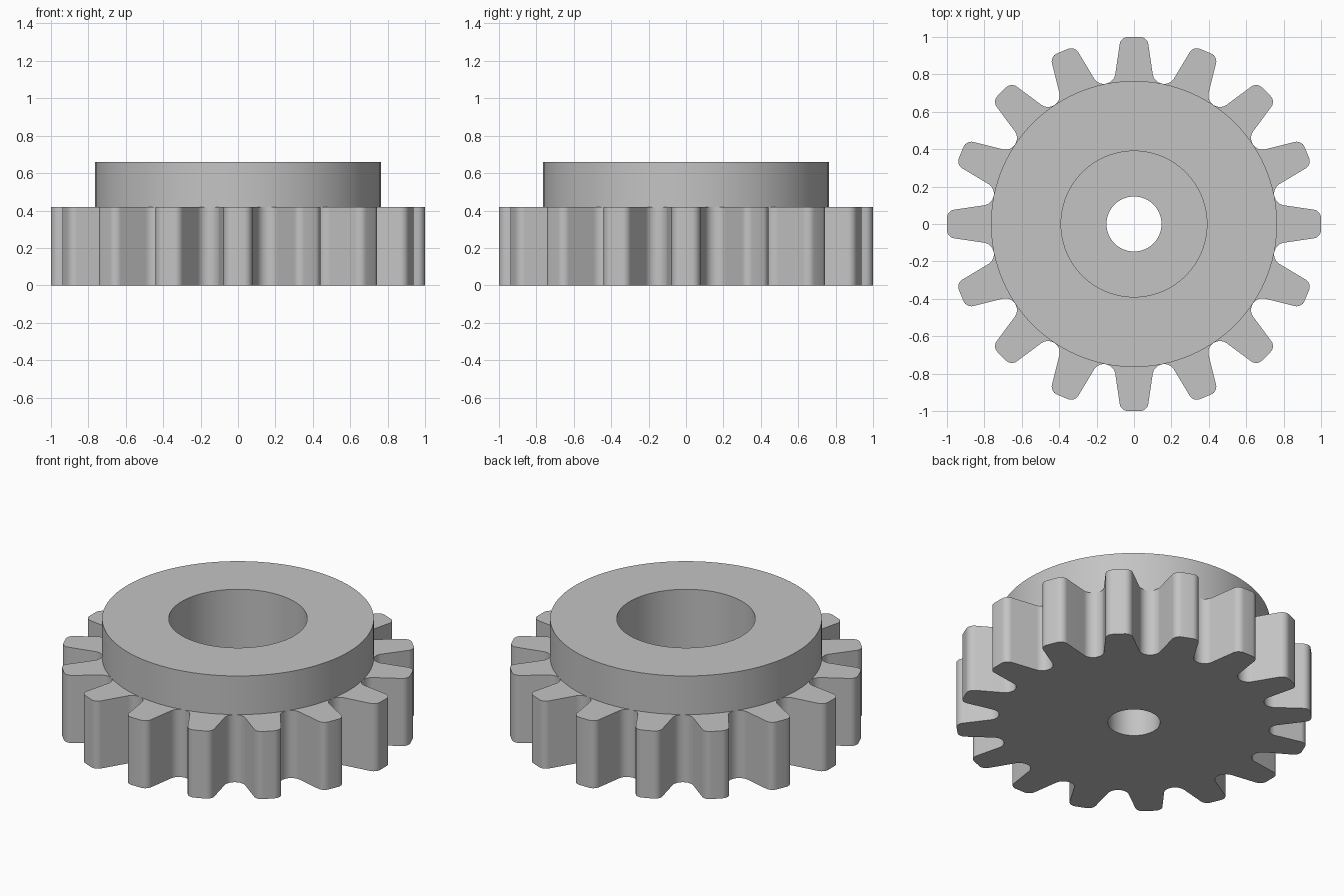
import bpy
import bmesh
from math import sin, cos, pi, radians, atan2
from mathutils import Vector, Matrix

TEETH = 16
GEAR_TOP, HUB_TOP, FLOOR = 0.42, 0.66, 0.24
BORE, SOCKET, HUB = 0.147, 0.39, 0.765
SEGMENTS = 96

cube = bpy.data.objects.get("Cube")
if cube:
    bpy.data.objects.remove(cube, do_unlink=True)

steel = bpy.data.materials.new("grey_steel")
steel.use_nodes = True
color = (0.55, 0.55, 0.55, 1)
steel.diffuse_color = color
steel.node_tree.nodes["Principled BSDF"].inputs["Base Color"].default_value = color


def circle(radius):
    return [Vector((radius * cos(2 * pi * i / SEGMENTS), radius * sin(2 * pi * i / SEGMENTS)))
            for i in range(SEGMENTS)]


def arc(center, radius, start, end, steps=7):
    angles = [radians(start + (end - start) * i / steps) for i in range(steps + 1)]
    return [center + radius * Vector((cos(a), sin(a))) for a in angles]


def gear_outline():
    """One half tooth pointing along +x, mirrored, then repeated around."""
    half_pitch = pi / TEETH
    lean = 10.2                       # flank taper in degrees
    tip = arc(Vector((0.955, 0.032)), 0.045, 0, 90 - lean)
    root_radius = 0.062
    root_center = (0.765 + root_radius) * Vector((cos(half_pitch), sin(half_pitch)))
    root = arc(root_center, root_radius, 270 - lean, 180 + 180 / TEETH)
    half = tip + root
    # The valley middle is shared by neighbouring teeth
    mirrored = [Vector((p.x, -p.y)) for p in reversed(half[:-1])]
    tooth = mirrored + half
    return [Matrix.Rotation(2 * pi * k / TEETH, 2) @ p for k in range(TEETH) for p in tooth]


def ring(bm, points, z):
    verts = [bm.verts.new((p.x, p.y, z)) for p in points]
    return [bm.edges.new((verts[i - 1], verts[i])) for i in range(len(verts))]


def bridge(bm, *rings):
    for a, b in zip(rings, rings[1:]):
        bmesh.ops.bridge_loops(bm, edges=a + b)


def finish(bm, name):
    bmesh.ops.recalc_face_normals(bm, faces=bm.faces)
    mesh = bpy.data.meshes.new(name)
    bm.to_mesh(mesh)
    bm.free()
    mesh.materials.append(steel)
    obj = bpy.data.objects.new(name, mesh)
    bpy.context.collection.objects.link(obj)
    bpy.ops.object.select_all(action='DESELECT')
    obj.select_set(True)
    bpy.context.view_layer.objects.active = obj
    bpy.ops.object.shade_smooth_by_angle(angle=radians(30))
    return obj


# Toothed gear body with a stepped bore
bm = bmesh.new()
outline = gear_outline()
outer_low, outer_high = ring(bm, outline, 0), ring(bm, outline, GEAR_TOP)
bore_low, bore_high = ring(bm, circle(BORE), 0), ring(bm, circle(BORE), FLOOR)
socket_low, socket_high = ring(bm, circle(SOCKET), FLOOR), ring(bm, circle(SOCKET), GEAR_TOP)
bridge(bm, outer_low, outer_high)
bridge(bm, bore_low, bore_high, socket_low, socket_high)
for outer, inner in ((outer_low, bore_low), (outer_high, socket_high)):
    bmesh.ops.triangle_fill(bm, edges=outer + inner, use_beauty=True, normal=(0, 0, 1))
finish(bm, "gear_body")

# Raised hub collar around the socket
bm = bmesh.new()
profile = [(SOCKET, GEAR_TOP), (HUB, GEAR_TOP), (HUB, HUB_TOP), (SOCKET, HUB_TOP)]
loops = [ring(bm, circle(r), z) for r, z in profile]
bridge(bm, *loops, loops[0])
finish(bm, "hub_collar")
